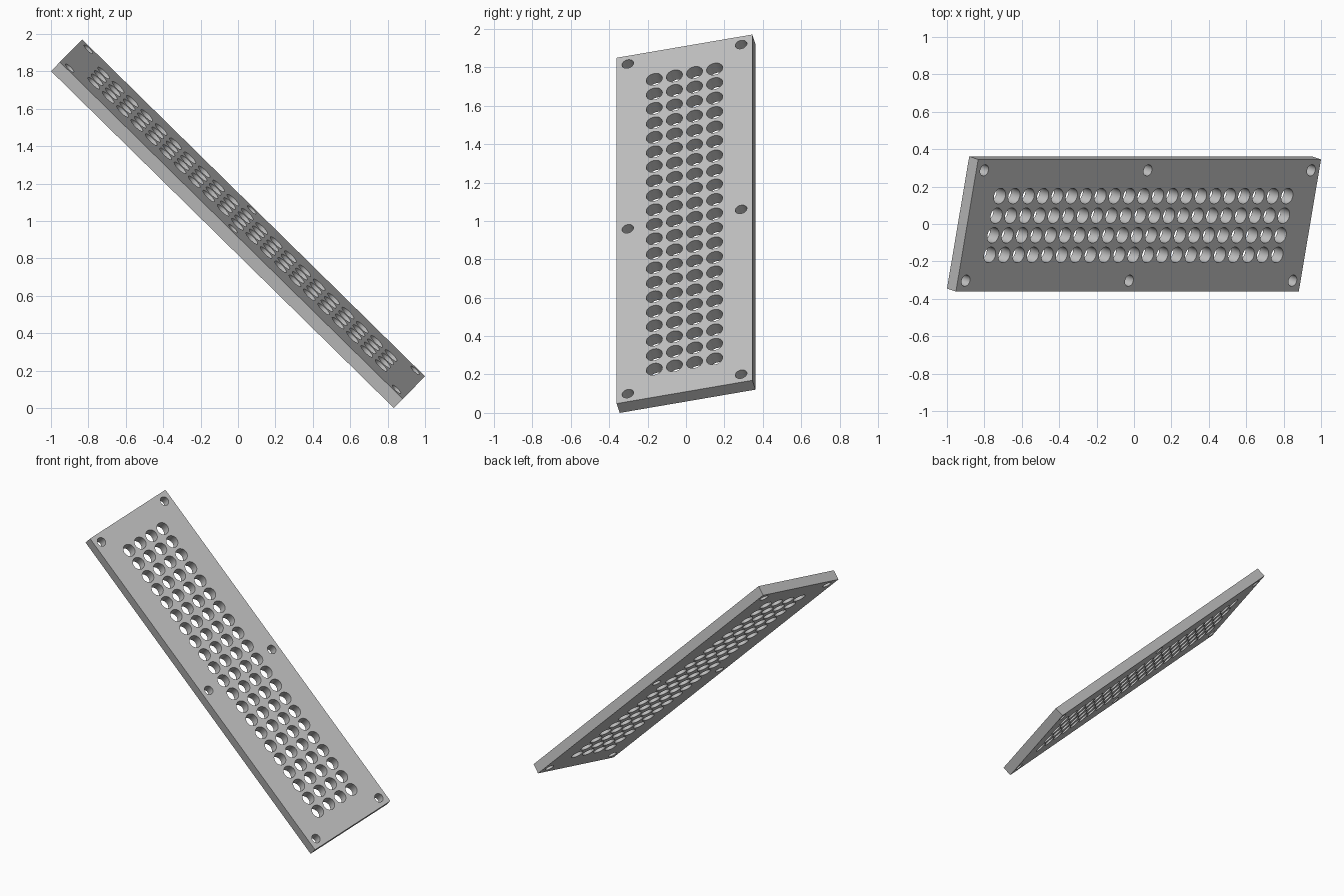
import bpy
import bmesh
import math
from mathutils import Matrix

cube = bpy.data.objects.get("Cube")
if cube:
    bpy.data.objects.remove(cube, do_unlink=True)

LENGTH, WIDTH, THICK = 2.57, 0.727, 0.07
PITCH = 0.1077          # spacing of the perforations
COLS, ROWS = 21, 4
HOLE_R, BOLT_R = 0.043, 0.031
BOLT_INSET = 0.06

grey = bpy.data.materials.new("plain grey")
grey.use_nodes = True
colour = (0.53, 0.53, 0.53, 1.0)
grey.diffuse_color = colour
grey.node_tree.nodes["Principled BSDF"].inputs["Base Color"].default_value = colour


def mesh_object(name, bm):
    mesh = bpy.data.meshes.new(name)
    bm.to_mesh(mesh)
    bm.free()
    mesh.materials.append(grey)
    obj = bpy.data.objects.new(name, mesh)
    bpy.context.collection.objects.link(obj)
    return obj


def add_drill(bm, x, y, radius):
    bmesh.ops.create_cone(bm, cap_ends=True, segments=32, radius1=radius,
                          radius2=radius, depth=THICK * 3,
                          matrix=Matrix.Translation((x, y, 0)))


# Flat plate
bm = bmesh.new()
bmesh.ops.create_cube(bm, size=1, matrix=Matrix.Diagonal((LENGTH, WIDTH, THICK, 1)))
plate = mesh_object("perforated_plate", bm)

# Drills: grid of perforations, plus bolt holes at the corners and mid-sides
bm = bmesh.new()
for i in range(COLS):
    for j in range(ROWS):
        add_drill(bm, (i - (COLS - 1) / 2) * PITCH, (j - (ROWS - 1) / 2) * PITCH, HOLE_R)
for side in (-1, 0, 1):
    for edge in (-1, 1):
        add_drill(bm, side * (LENGTH / 2 - BOLT_INSET),
                  edge * (WIDTH / 2 - BOLT_INSET), BOLT_R)
drills = mesh_object("hole_cutter", bm)
drills.hide_render = True

# Cut the holes and discard the drills
cut = plate.modifiers.new("holes", 'BOOLEAN')
cut.operation = 'DIFFERENCE'
cut.solver = 'EXACT'
cut.object = drills
bpy.context.view_layer.objects.active = plate
plate.select_set(True)
drills.select_set(False)
bpy.ops.object.modifier_apply(modifier=cut.name)
bpy.data.objects.remove(drills, do_unlink=True)

# Tilt the plate and rest its lowest corner on the ground
tilt = Matrix.Rotation(math.radians(44.5), 4, 'Y') @ Matrix.Rotation(math.radians(13.5), 4, 'X')
plate.data.transform(tilt)
lowest = min(v.co.z for v in plate.data.vertices)
plate.data.transform(Matrix.Translation((0, 0, -lowest)))

# Round hole walls, crisp edges
bpy.ops.object.shade_smooth_by_angle(angle=math.radians(30))
